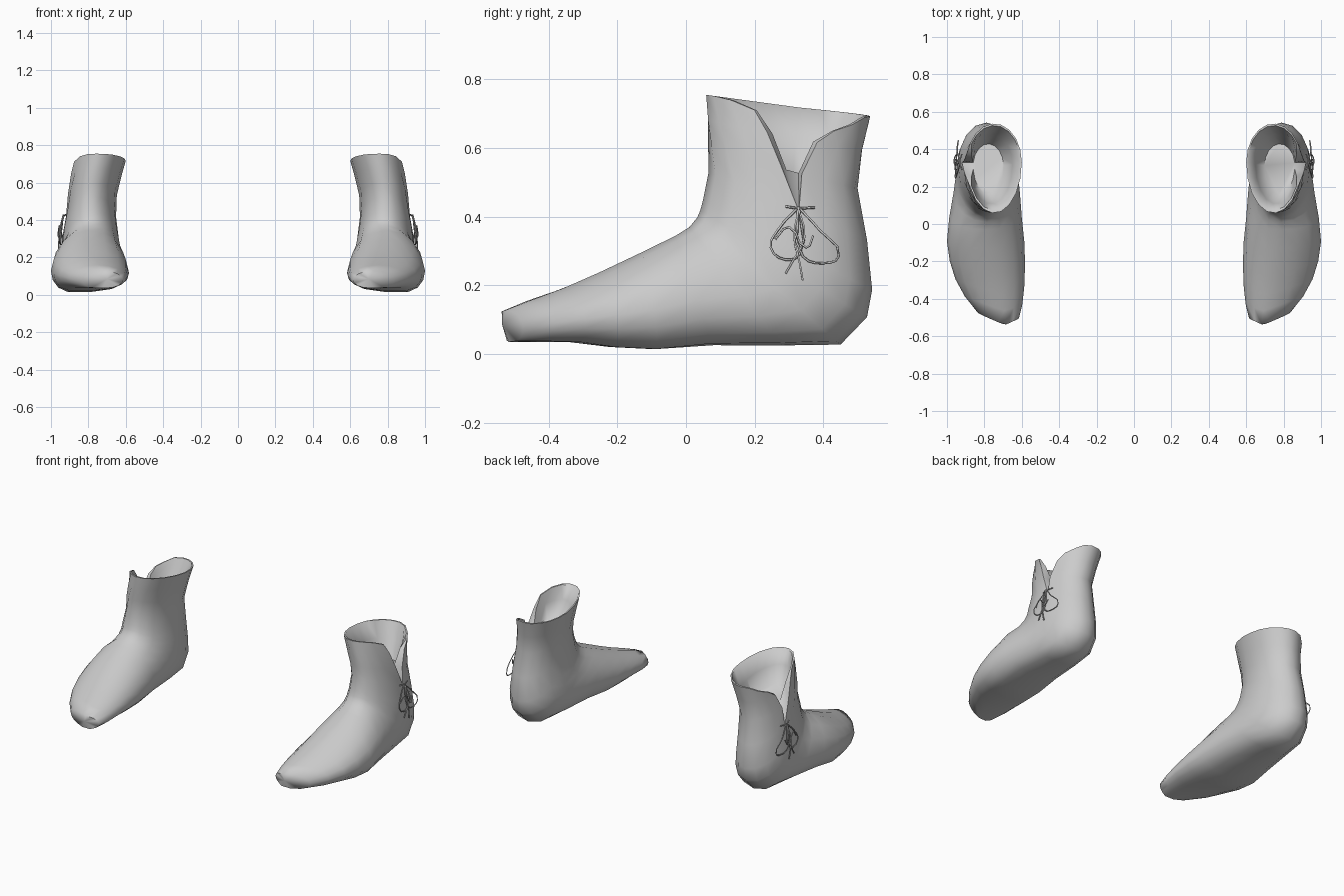
import bpy, bmesh, math
from mathutils import Vector

if "Cube" in bpy.data.objects:
    bpy.data.objects.remove(bpy.data.objects["Cube"])

leather = bpy.data.materials.new("grey leather")
leather.diffuse_color = (0.6, 0.6, 0.6, 1)
leather.use_nodes = True
leather.node_tree.nodes["Principled BSDF"].inputs["Base Color"].default_value = leather.diffuse_color

COLS = 16
# Rings from toe to collar:
# upper/front (y, z), lower/back (y, z), inner x, outer x,
# height of widest point, roundness of the sole side
RINGS = [
    ((-.54, .128), (-.53, .035), .615, .835, .5, .7),
    ((-.465, .16), (-.46, .033), .597, .905, .45, .6),
    ((-.38, .192), (-.36, .03), .587, .955, .45, .6),
    ((-.27, .238), (-.24, .014), .583, .985, .45, .6),
    ((-.14, .295), (-.10, .008), .585, 1.0, .42, .6),
    ((-.03, .345), (.08, .022), .60, .988, .42, .6),
    ((.01, .37), (.28, .022), .61, .965, .42, .7),
    ((.033, .398), (.45, .025), .62, .952, .45, .8),
    ((.042, .42), (.527, .105), .628, .945, .45, .9),
    ((.05, .45), (.542, .185), .638, .94, .45, 1),
    ((.066, .53), (.527, .33), .652, .92, .43, 1),
    ((.064, .60), (.50, .48), .648, .91, .43, 1),
    ((.06, .68), (.515, .59), .625, .90, .43, 1),
    ((.058, .755), (.537, .69), .60, .895, .43, 1),
]
RIM = len(RINGS) - 1


def ring_points(i, scale=1.0):
    """Points round one cross-section, starting and ending at the outer side."""
    top, low, x0, x1, wide, rnd = RINGS[i]
    cx, half = (x0 + x1) / 2, (x1 - x0) / 2
    gap = max(0, 2.4 * (top[1] - .545))             # side notch opens upward
    sweep = max(0, -.05 - top[0]) * .85             # toe rings curve backward
    tilt = max(0, .09 - .25 * abs(top[0] + .2))     # sole leans outward
    pts = []
    for j in range(COLS + 1):
        a = gap + (2 * math.pi - 2 * gap) * j / COLS
        u, v = math.cos(a), math.sin(a)
        if v < 0:
            u = math.copysign(abs(u) ** rnd, u)
        u, v = u * scale, v * scale
        f = wide + v * ((1 - wide) if v > 0 else wide)
        p = Vector((cx + u * half,
                    low[0] + f * (top[0] - low[0]),
                    low[1] + f * (top[1] - low[1])))
        p.y += sweep * abs(p.x - .69)
        p.z += tilt * max(0, -v) * (.88 - p.x)
        if i == RIM:                                # rim dips beside the notch
            p.z -= max(0, .025 - .02 * j, .055 - .025 * (COLS - j))
        pts.append(p)
    return pts


def finish(obj):
    """Colour the part and mirror it to the other foot."""
    obj.data.materials.append(leather)
    obj.modifiers.new("other foot", 'MIRROR')


# Boot: outer shell, rolled rim and inner lining lofted as one surface
bm = bmesh.new()
rows = [ring_points(i) for i in range(RIM + 1)]
rows += [ring_points(RIM, .95), ring_points(RIM - 1, .82),
         ring_points(RIM - 2, .62)]
V = [[bm.verts.new(p) for p in row] for row in rows]
for a, b in zip(V, V[1:]):
    for j in range(COLS):
        bm.faces.new((a[j], a[j + 1], b[j + 1], b[j]))
toe = bm.faces.new(V[0])
bm.faces.new(V[-1])       # lining floor
# Edges of the side notch
for e in (0, COLS):
    bm.faces.new((V[RIM - 2][e], V[RIM - 1][e], V[-2][e], V[-1][e]))
    bm.faces.new((V[RIM - 1][e], V[RIM][e], V[-3][e], V[-2][e]))
    bm.faces.new((V[RIM - 3][e], V[RIM - 2][e], V[-1][e]))
# Tongue behind the notch
bm.faces.new((V[RIM - 3][0], V[-1][0], V[-1][COLS]))
# Toe end fanned around its foremost point
tip = bmesh.ops.poke(bm, faces=[toe])["verts"][0]
tip.co = (.70, -.535, .085)
bmesh.ops.remove_doubles(bm, verts=bm.verts, dist=.0005)
bmesh.ops.recalc_face_normals(bm, faces=bm.faces)
mesh = bpy.data.meshes.new("boot")
bm.to_mesh(mesh)
bm.free()
boot = bpy.data.objects.new("boot", mesh)
bpy.context.collection.objects.link(boot)
boot.select_set(True)
bpy.context.view_layer.objects.active = boot
bpy.ops.object.shade_smooth_by_angle(angle=math.radians(65))
finish(boot)

# Laces: knot, two bow loops and loose ends
LACES = {
    "lace_knot": [(.92, .29, .43), (.932, .325, .425), (.92, .375, .427)],
    "lace_front_loop": [(.93, .325, .425), (.945, .27, .365), (.955, .247, .31),
                        (.953, .29, .275), (.95, .33, .29), (.935, .33, .42)],
    "lace_back_loop": [(.93, .33, .425), (.945, .39, .36), (.94, .445, .285),
                       (.945, .40, .265), (.95, .34, .285), (.935, .325, .42)],
    "lace_front_end": [(.935, .325, .43), (.955, .345, .34), (.957, .31, .27),
                       (.957, .29, .235)],
    "lace_back_end": [(.935, .33, .43), (.95, .315, .34), (.96, .33, .27),
                      (.957, .34, .215)],
    "lace_cross": [(.95, .26, .335), (.955, .30, .37), (.96, .35, .31),
                   (.95, .37, .345)],
}
for name, pts in LACES.items():
    cu = bpy.data.curves.new(name, 'CURVE')
    cu.dimensions = '3D'
    cu.bevel_depth = .0035
    cu.bevel_resolution = 0
    cu.resolution_u = 3
    sp = cu.splines.new('BEZIER')
    sp.bezier_points.add(len(pts) - 1)
    for bp, co in zip(sp.bezier_points, pts):
        bp.co = co
        bp.handle_left_type = bp.handle_right_type = 'AUTO'
    lace = bpy.data.objects.new(name, cu)
    bpy.context.collection.objects.link(lace)
    bpy.ops.object.select_all(action='DESELECT')
    lace.select_set(True)
    bpy.context.view_layer.objects.active = lace
    bpy.ops.object.convert(target='MESH')
    finish(bpy.context.object)
